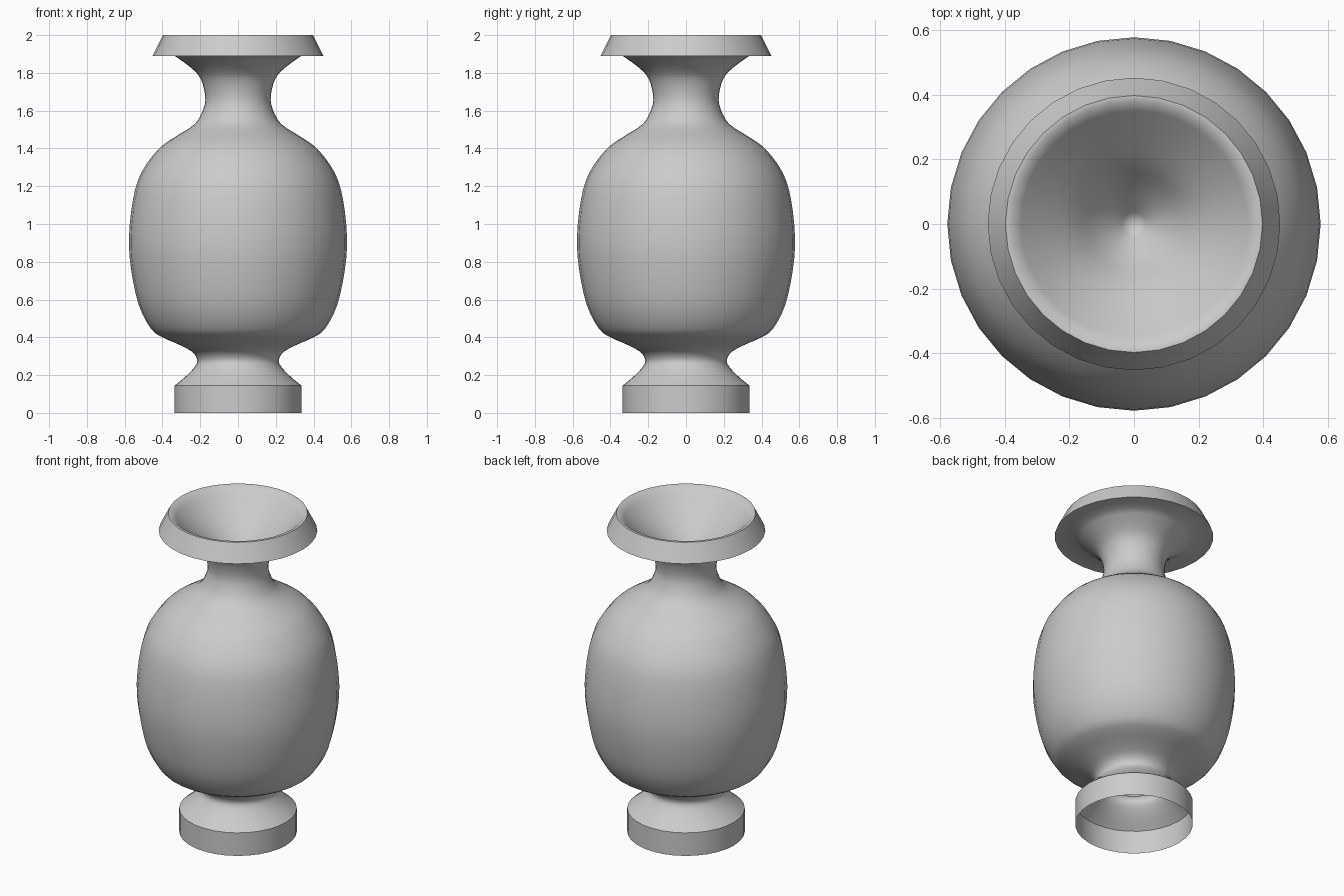
import bpy, bmesh
from math import radians
from mathutils import Vector

if "Cube" in bpy.data.objects:
    bpy.data.objects.remove(bpy.data.objects["Cube"])

SEGMENTS = 32


def smooth_curve(points, steps=3):
    """Catmull-Rom interpolation through (radius, z) points."""
    p = [Vector(q) for q in points]
    p = [2 * p[0] - p[1]] + p + [2 * p[-1] - p[-2]]
    out = []
    for a, b, c, d in zip(p, p[1:], p[2:], p[3:]):
        for i in range(steps):
            t = i / steps
            out.append(0.5 * (2 * b + (c - a) * t + (2 * a - 5 * b + 4 * c - d) * t * t
                              + (3 * b - a - 3 * c + d) * t ** 3))
    return out + [p[-2]]


def lathe(name, profile):
    bm = bmesh.new()
    verts = [bm.verts.new((r, 0, z)) for r, z in profile]
    edges = [bm.edges.new(pair) for pair in zip(verts, verts[1:])]
    bmesh.ops.spin(bm, geom=verts + edges, axis=(0, 0, 1), cent=(0, 0, 0),
                   angle=radians(360), steps=SEGMENTS)
    bmesh.ops.remove_doubles(bm, verts=bm.verts, dist=1e-4)
    bmesh.ops.recalc_face_normals(bm, faces=bm.faces)
    mesh = bpy.data.meshes.new(name)
    bm.to_mesh(mesh)
    bm.free()
    ob = bpy.data.objects.new(name, mesh)
    bpy.context.collection.objects.link(ob)
    bpy.ops.object.select_all(action='DESELECT')
    ob.select_set(True)
    bpy.context.view_layer.objects.active = ob
    bpy.ops.object.shade_smooth_by_angle(angle=radians(50))
    return ob


# Hollow foot, waist, belly and neck
foot = [Vector((0.335, 0))]
body = smooth_curve([(0.335, 0.145), (0.27, 0.20), (0.225, 0.25), (0.217, 0.285),
                     (0.245, 0.325), (0.32, 0.365), (0.40, 0.40), (0.46, 0.445),
                     (0.525, 0.57), (0.566, 0.76), (0.577, 0.93), (0.556, 1.13),
                     (0.513, 1.27), (0.423, 1.395), (0.33, 1.463), (0.228, 1.53),
                     (0.183, 1.61), (0.174, 1.68), (0.198, 1.77), (0.25, 1.828),
                     (0.335, 1.89)])
# Sloping rim and the funnel closing inside the neck
rim = [Vector((0.452, 1.89)), Vector((0.397, 2.0))]
funnel = smooth_curve([(0.38, 2.0), (0.29, 1.91), (0.19, 1.81), (0.11, 1.71), (0.0, 1.6)])

lathe("vase", foot + body + rim + funnel)
